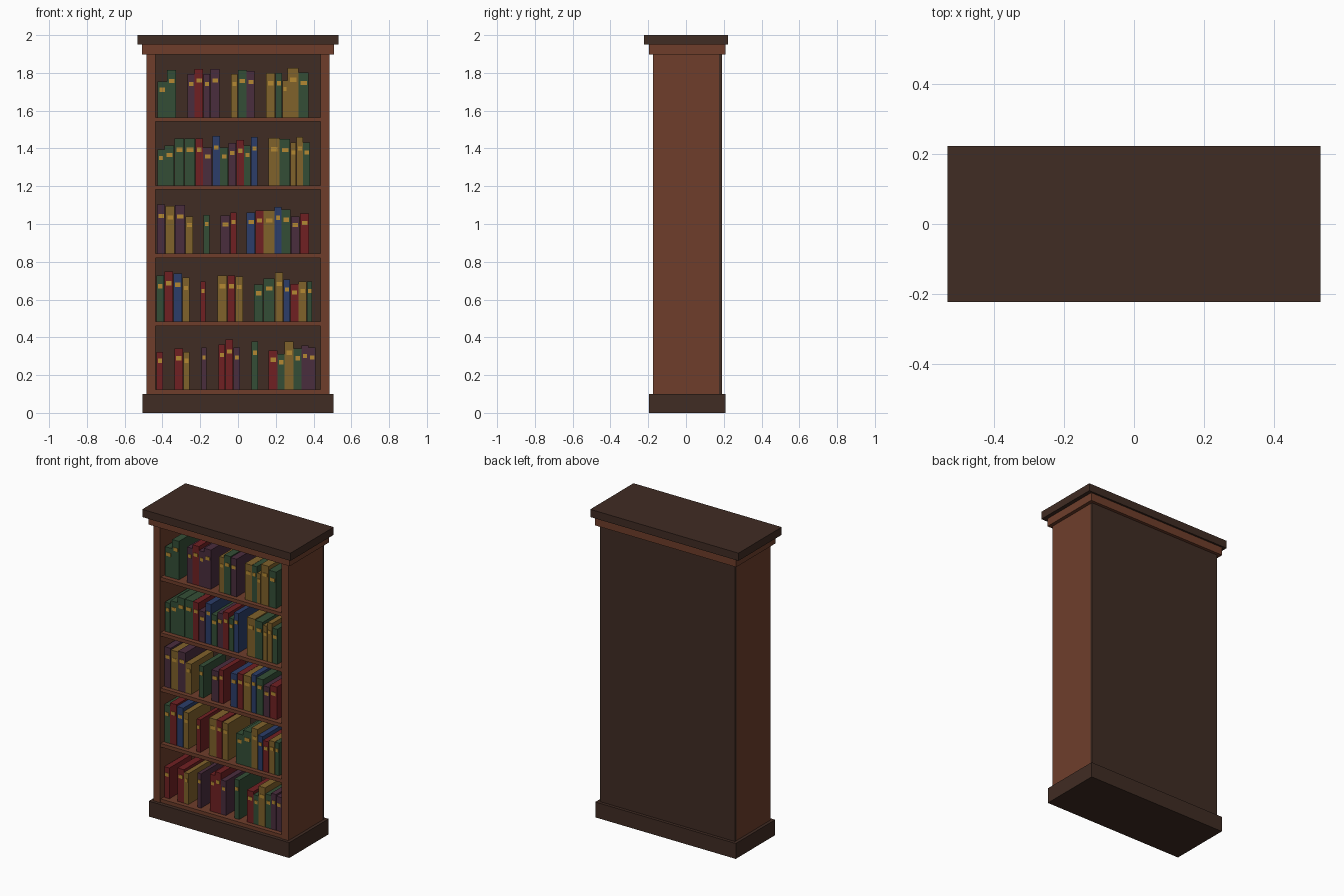
import bpy
import bmesh
from mathutils import Matrix, Vector

default_cube = bpy.data.objects.get("Cube")
if default_cube:
    bpy.data.objects.remove(default_cube, do_unlink=True)


def material(name, red, green, blue):
    mat = bpy.data.materials.new(name)
    colour = (red, green, blue, 1)
    mat.use_nodes = True
    mat.diffuse_color = colour
    mat.node_tree.nodes["Principled BSDF"].inputs["Base Color"].default_value = colour
    return mat


wood = material("reddish wood", .156, .048, .024)
dark_wood = material("dark wood", .051, .025, .017)
label_gold = material("label gold", .46, .25, .032)
G = material("green cloth", .034, .076, .037)
R = material("red cloth", .162, .0144, .016)
P = material("purple cloth", .068, .026, .048)
B = material("blue cloth", .025, .048, .144)
Y = material("ochre cloth", .216, .122, .024)


def box(name, mat, x, y, z):
    """Box between the (low, high) limits on each axis."""
    low, high = (Vector(corner) for corner in zip(x, y, z))
    mesh = bpy.data.meshes.new(name)
    bm = bmesh.new()
    place = Matrix.Translation((low + high) / 2) @ Matrix.Diagonal((*(high - low), 1))
    bmesh.ops.create_cube(bm, size=1, matrix=place)
    bm.to_mesh(mesh)
    bm.free()
    mesh.materials.append(mat)
    obj = bpy.data.objects.new(name, mesh)
    bpy.context.collection.objects.link(obj)
    return obj


# Carcass
HALF, INNER = .485, .437
FRONT, BACK = -.175, .175
box("plinth", dark_wood, (-.505, .505), (-.195, .21), (0, .1))
box("cornice", wood, (-.508, .508), (-.195, .21), (1.898, 1.95))
box("top_board", dark_wood, (-.533, .533), (-.222, .222), (1.95, 2))
box("back_panel", dark_wood, (-HALF, HALF), (BACK, .19), (.1, 1.898))
box("left_side", wood, (INNER, HALF), (FRONT, BACK), (.1, 1.898))
box("right_side", wood, (-HALF, -INNER), (FRONT, BACK), (.1, 1.898))

# Shelves
THICK = .023
shelf_tops = [.123 + .3605 * level for level in range(5)]
for top in shelf_tops:
    box("shelf", wood, (-INNER, INNER), (FRONT + .005, BACK), (top - THICK, top))

# Books
SPINE, BOOK_BACK = -.14, .09


def book(left, width, base, height, cloth):
    box("book", cloth, (left, left + width - .002), (SPINE, BOOK_BACK), (base, base + height))
    middle, half = left + width / 2, width * .3
    z = base + height * .765
    box("spine_label", label_gold, (middle - half, middle + half),
        (SPINE - .003, SPINE), (z - .011, z + .011))


def fill_shelf(level, *runs):
    """Each run is a start followed by (cloth, width, height), in thousandths."""
    for start, *books in runs:
        for cloth, width, height in books:
            book(start / 1000, width / 1000, shelf_tops[level], height / 1000, cloth)
            start += width


fill_shelf(0,
           (-432, (R, 38, 200)),
           (-337, (R, 48, 217), (Y, 33, 200)),
           (-193, (P, 27, 223)),
           (-103, (R, 37, 240), (R, 42, 265), (P, 37, 223)),
           (72, (G, 37, 255)),
           (162, (R, 48, 207), (G, 37, 190), (Y, 48, 255), (G, 42, 217),
            (P, 37, 233), (P, 38, 223)))
fill_shelf(1,
           (-432, (G, 42, 244), (R, 48, 265), (B, 48, 255), (Y, 38, 233)),
           (-199, (R, 28, 212)),
           (-109, (Y, 53, 244), (R, 42, 244), (Y, 42, 239)),
           (85, (G, 50, 196), (G, 61, 228), (Y, 45, 260), (B, 37, 223),
            (R, 43, 200), (Y, 43, 212), (G, 31, 212)))
fill_shelf(2,
           (-429, (P, 45, 260), (Y, 51, 250), (P, 54, 257), (Y, 43, 196)),
           (-183, (G, 35, 204)),
           (-93, (P, 53, 200), (R, 34, 217)),
           (45, (B, 48, 217), (R, 43, 228), (Y, 58, 228), (B, 37, 247),
            (G, 49, 233), (P, 48, 196), (R, 51, 212)))
fill_shelf(3,
           (-427, (G, 39, 190), (G, 51, 210), (G, 53, 247), (G, 59, 247),
            (R, 41, 247), (P, 48, 200), (B, 42, 262), (G, 43, 200),
            (P, 42, 223), (R, 42, 240), (G, 36, 210), (B, 35, 255)),
           (162, (Y, 59, 250), (G, 57, 245), (Y, 32, 228), (Y, 35, 255), (G, 38, 228)))
fill_shelf(4,
           (-427, (G, 52, 190), (G, 50, 250)),
           (-268, (P, 39, 230), (R, 47, 255), (P, 37, 230), (P, 50, 255)),
           (-37, (Y, 36, 230), (G, 47, 250), (P, 44, 245)),
           (148, (Y, 51, 235), (G, 36, 235), (Y, 28, 195), (Y, 58, 260), (G, 54, 237)))
